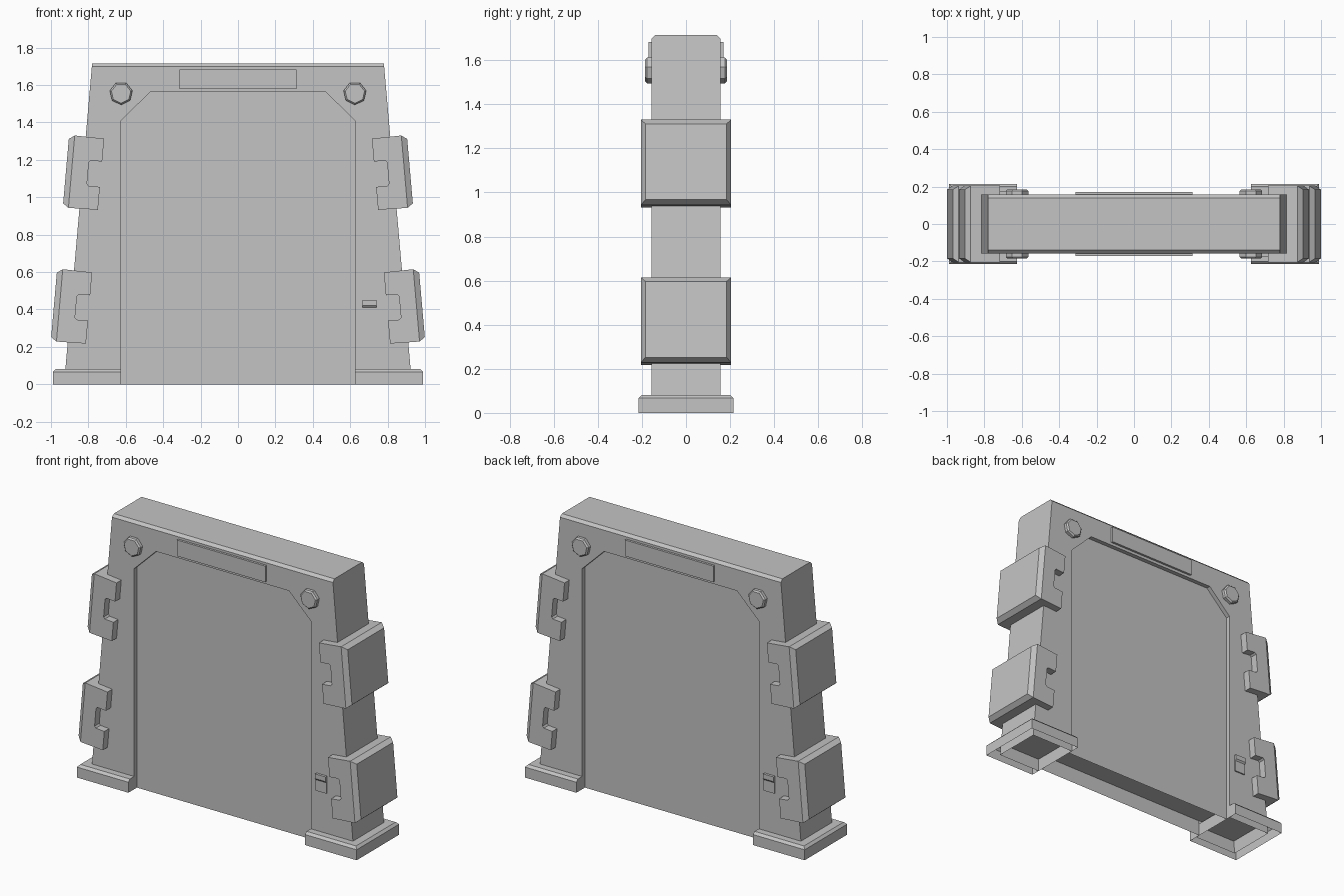
import bpy, bmesh, math
from mathutils import Matrix, Vector

cube = bpy.data.objects.get("Cube")
if cube:
    bpy.data.objects.remove(cube, do_unlink=True)

GREY = (0.55, 0.55, 0.55, 1.0)
mat = bpy.data.materials.new("plain grey")
mat.use_nodes = True
mat.diffuse_color = GREY
mat.node_tree.nodes["Principled BSDF"].inputs["Base Color"].default_value = GREY

DEPTH = 0.157                      # half depth of the frame
TOP_X, FOOT_X, TOP_Z = 0.78, 0.93, 1.715
LEAN = math.atan((FOOT_X - TOP_X) / TOP_Z)


def finish(name, bm, matrix=None):
    """Turn a bmesh into a flat-shaded grey object."""
    bmesh.ops.remove_doubles(bm, verts=bm.verts, dist=1e-5)
    bmesh.ops.recalc_face_normals(bm, faces=bm.faces)
    if matrix is not None:
        bm.transform(matrix)
    mesh = bpy.data.meshes.new(name)
    bm.to_mesh(mesh)
    bm.free()
    mesh.materials.append(mat)
    obj = bpy.data.objects.new(name, mesh)
    bpy.context.collection.objects.link(obj)
    return obj


def face(bm, points):
    return bm.faces.new([bm.verts.new(p) for p in points])


def prism(profile, y0, y1):
    """Extrude an (x, z) profile from y0 to y1."""
    bm = bmesh.new()
    start = face(bm, [(x, y0, z) for x, z in profile])
    out = bmesh.ops.extrude_face_region(bm, geom=[start], use_keep_orig=True)
    verts = [v for v in out["geom"] if isinstance(v, bmesh.types.BMVert)]
    bmesh.ops.translate(bm, verts=verts, vec=(0, y1 - y0, 0))
    bmesh.ops.recalc_face_normals(bm, faces=bm.faces)
    return bm


def turn(s):
    """Half turn about z for the back copy."""
    return Matrix.Rotation(0 if s > 0 else math.pi, 4, 'Z')


# Frame: tapered slab, open below, with a shallow door recess on both faces
half_door = [(0.625, 0), (0.625, 1.41), (0.47, 1.562)]
door = half_door + [(-x, z) for x, z in reversed(half_door)]
CH = 0.017                          # chamfer along the top edges
edge_x = TOP_X + CH * math.tan(LEAN)
RECESS = DEPTH - 0.028
bm = bmesh.new()
for s in (1, -1):
    outer = [(-FOOT_X, 0), (-edge_x, TOP_Z - CH), (edge_x, TOP_Z - CH), (FOOT_X, 0)]
    face(bm, [(x, s * DEPTH, z) for x, z in outer + door])
    for (xa, za), (xb, zb) in zip(door, door[1:]):
        face(bm, [(xa, s * DEPTH, za), (xb, s * DEPTH, zb),
                  (xb, s * RECESS, zb), (xa, s * RECESS, za)])
    face(bm, [(-edge_x, s * DEPTH, TOP_Z - CH), (edge_x, s * DEPTH, TOP_Z - CH),
              (TOP_X, s * (DEPTH - CH), TOP_Z), (-TOP_X, s * (DEPTH - CH), TOP_Z)])
    face(bm, [(s * FOOT_X, -DEPTH, 0), (s * FOOT_X, DEPTH, 0),
              (s * edge_x, DEPTH, TOP_Z - CH), (s * TOP_X, DEPTH - CH, TOP_Z),
              (s * TOP_X, CH - DEPTH, TOP_Z), (s * edge_x, -DEPTH, TOP_Z - CH)])
face(bm, [(x, y * (DEPTH - CH), TOP_Z)
          for x, y in ((-TOP_X, -1), (TOP_X, -1), (TOP_X, 1), (-TOP_X, 1))])
finish("frame", bm)

# Door leaves at the bottom of each recess
for s, side in ((1, "front"), (-1, "back")):
    bm = bmesh.new()
    face(bm, [(x, -RECESS, z) for x, z in door])
    finish(side + "_door", bm, turn(s))

# Sill closing the hollow base a little above the ground
finish("inner_sill", prism([(-0.82, 0.1), (0.82, 0.1), (0.82, 0.11), (-0.82, 0.11)],
                           -0.128, 0.128))

# Clamp profile: (outward, up the leg), with a notch in the inner edge
upper = [(0.158, 0.194), (0.0, 0.191), (0.0, 0.07), (0.008, 0.062),
         (0.062, 0.062), (0.07, 0.07)]
upper = [(0.158, 0.194), (0.0, 0.191), (0.0, 0.068), (0.06, 0.068), (0.07, 0.058)]
clamp = upper + [(n, -u) for n, u in reversed(upper)]

for s, side in ((1, "left"), (-1, "right")):
    # Feet: hollow shoes with a chamfered top
    bm = bmesh.new()
    bottom = [(0.625, -0.215), (0.99, -0.215), (0.99, 0.215), (0.625, 0.215)]
    inset = [(0.625, -0.2), (0.975, -0.2), (0.975, 0.2), (0.625, 0.2)]
    rings = [[(x, y, 0.0) for x, y in bottom], [(x, y, 0.067) for x, y in bottom],
             [(x, y, 0.082) for x, y in inset]]
    for low, high in zip(rings, rings[1:]):
        for i in range(4):
            j = (i + 1) % 4
            face(bm, [low[i], low[j], high[j], high[i]])
    face(bm, rings[2])
    finish(side + "_foot", bm, turn(s))

    # Clamps wrapped round the leg, leaning with it
    for level, x, z in (("upper", 0.7325, 1.123), ("lower", 0.7965, 0.408)):
        bm = prism(clamp, -0.205, 0.205)
        bm.faces.ensure_lookup_table()
        cap = max(bm.faces, key=lambda f: f.calc_center_median().x)
        bmesh.ops.inset_region(bm, faces=[cap], thickness=0.03, depth=0.03)
        lean = Matrix.Translation((x, 0, z)) @ Matrix.Rotation(-LEAN, 4, 'Y')
        finish(f"{level}_{side}_clamp", bm, turn(s) @ lean)

for s, side in ((1, "front"), (-1, "back")):
    # Seven-sided bolts with a chamfered head
    for x, end in ((-0.625, "a"), (0.625, "b")):
        R = 0.062
        ring = [(R * math.sin(math.tau * i / 7), -R * math.cos(math.tau * i / 7))
                for i in range(7)]
        bm = prism(ring, -0.15, -0.176)
        head = min(bm.faces, key=lambda f: f.calc_center_median().y)
        bmesh.ops.inset_region(bm, faces=[head], thickness=0.009, depth=0.009)
        finish(f"{side}_bolt_{end}", bm, turn(s) @ Matrix.Translation((x, 0, 1.556)))

    # Header plate
    finish(side + "_header_plate",
           prism([(-0.313, 1.58), (0.313, 1.58), (0.313, 1.683), (-0.313, 1.683)],
                 -0.15, -0.171), turn(s))

    # Wall control: side profile with a small step, extruded across
    step = [(0.15, 0.34), (0.165, 0.34), (0.165, 0.41), (0.173, 0.42),
            (0.173, 0.45), (0.15, 0.45)]
    bm = prism(step, 0.665, 0.74)
    finish(side + "_control_box", bm, turn(s) @ Matrix.Rotation(-math.pi / 2, 4, 'Z'))
